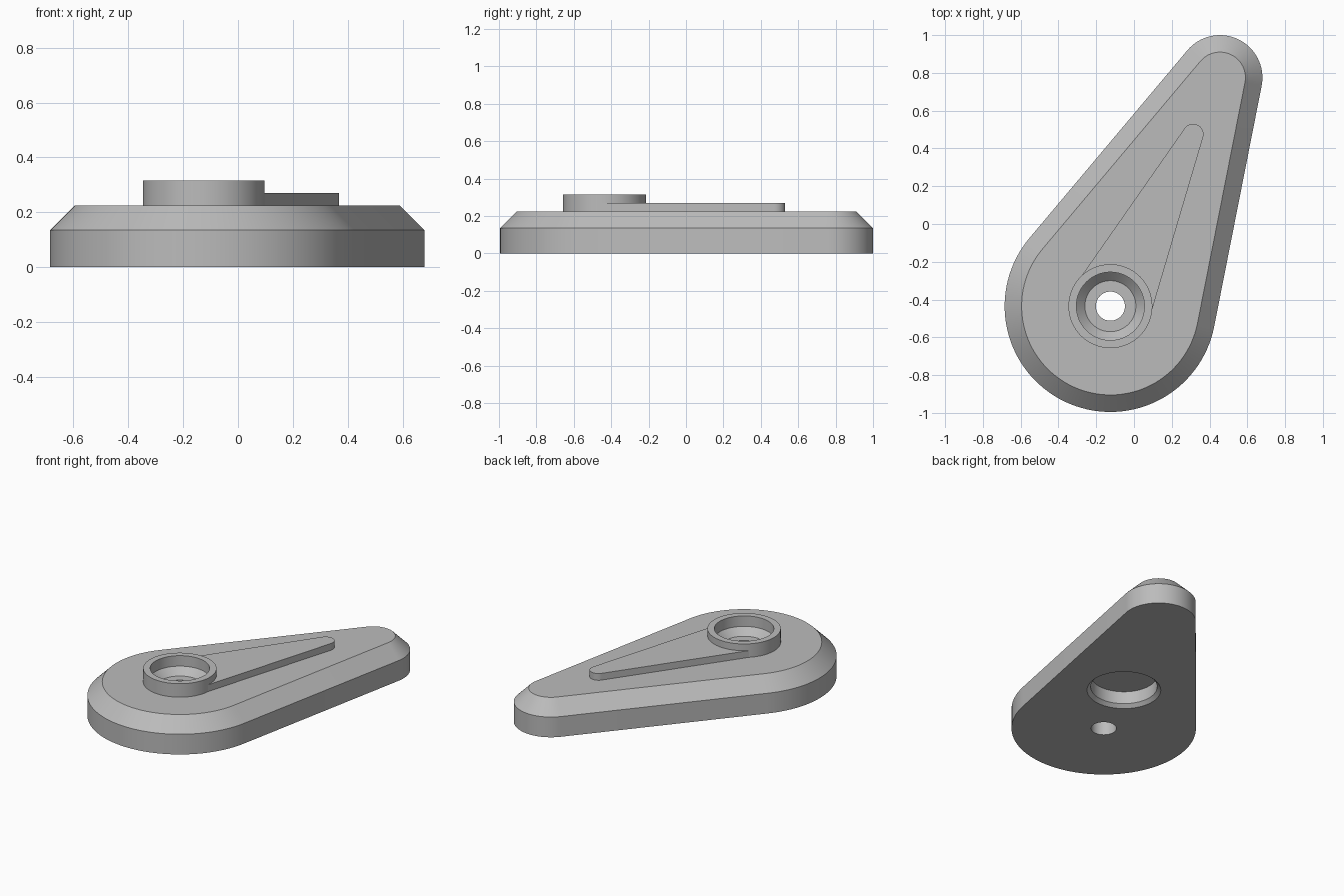
import bpy, bmesh
from math import sin, cos, pi, atan2, acos, radians
from mathutils import Vector

if "Cube" in bpy.data.objects:
    bpy.data.objects.remove(bpy.data.objects["Cube"], do_unlink=True)

grey = bpy.data.materials.new("plain grey")
grey.use_nodes = True
colour = (0.5, 0.5, 0.5, 1)
grey.diffuse_color = colour
grey.node_tree.nodes["Principled BSDF"].inputs["Base Color"].default_value = colour

PIVOT = Vector((-0.125, -0.435))
TIP = Vector((0.455, 0.775))
RIB_END = Vector((0.313, 0.475))
POCKET = Vector((0.08, 0.0))


def arc(centre, radius, start, end, steps):
    return [centre + radius * Vector((cos(a), sin(a)))
            for a in (start + (end - start) * i / steps for i in range(steps + 1))]


def circle(centre, radius):
    return arc(centre, radius, 0, 2 * pi, 96)[:-1]


def teardrop(big, big_r, small, small_r):
    """Outline of two circles joined by their outer tangents."""
    axis = small - big
    heading = atan2(axis.y, axis.x)
    spread = acos((big_r - small_r) / axis.length)
    return (arc(small, small_r, heading - spread, heading + spread, 32)
            + arc(big, big_r, heading + spread, heading - spread + 2 * pi, 64))


def loft(name, layers):
    """Solid through a stack of (outline, height) layers."""
    bm = bmesh.new()
    rings = [[bm.verts.new((p.x, p.y, z)) for p in outline] for outline, z in layers]
    for low, high in zip(rings, rings[1:]):
        for i in range(len(low)):
            j = (i + 1) % len(low)
            bm.faces.new((low[i], low[j], high[j], high[i]))
    bm.faces.new(rings[0][::-1])
    bm.faces.new(rings[-1])
    mesh = bpy.data.meshes.new(name)
    bm.to_mesh(mesh)
    bm.free()
    mesh.materials.append(grey)
    obj = bpy.data.objects.new(name, mesh)
    bpy.context.collection.objects.link(obj)
    return obj


# Solid parts: bevelled lever body, raised collar and tapered rib
body = loft("lever_body", [
    (teardrop(PIVOT, 0.56, TIP, 0.225), 0),
    (teardrop(PIVOT, 0.56, TIP, 0.225), 0.135),
    (teardrop(PIVOT, 0.47, TIP, 0.135), 0.225)])
collar = loft("pivot_collar", [(circle(PIVOT, 0.222), 0.225), (circle(PIVOT, 0.222), 0.315)])
rib_shape = teardrop(PIVOT, 0.217, RIB_END, 0.055)
rib = loft("tapered_rib", [(rib_shape, 0.225), (rib_shape, 0.27)])

# Cutters: stepped pivot bore and chamfered pocket underneath
bore = loft("bore_cutter", [
    (circle(PIVOT, 0.077), -0.1), (circle(PIVOT, 0.077), 0.2),
    (circle(PIVOT, 0.135), 0.2), (circle(PIVOT, 0.18), 0.245),
    (circle(PIVOT, 0.18), 0.4)])
pocket = loft("pocket_cutter", [
    (circle(POCKET, 0.246), -0.022), (circle(POCKET, 0.202), 0.022),
    (circle(POCKET, 0.202), 0.105)])

for part, cutters in ((body, (bore, pocket)), (collar, (bore,)), (rib, (bore,))):
    bpy.ops.object.select_all(action="DESELECT")
    part.select_set(True)
    bpy.context.view_layer.objects.active = part
    for cutter in cutters:
        cut = part.modifiers.new(cutter.name, "BOOLEAN")
        cut.operation = "DIFFERENCE"
        cut.solver = "EXACT"
        cut.object = cutter
        bpy.ops.object.modifier_apply(modifier=cut.name)
    bpy.ops.object.shade_smooth_by_angle(angle=radians(30))

for cutter in (bore, pocket):
    bpy.data.objects.remove(cutter, do_unlink=True)
